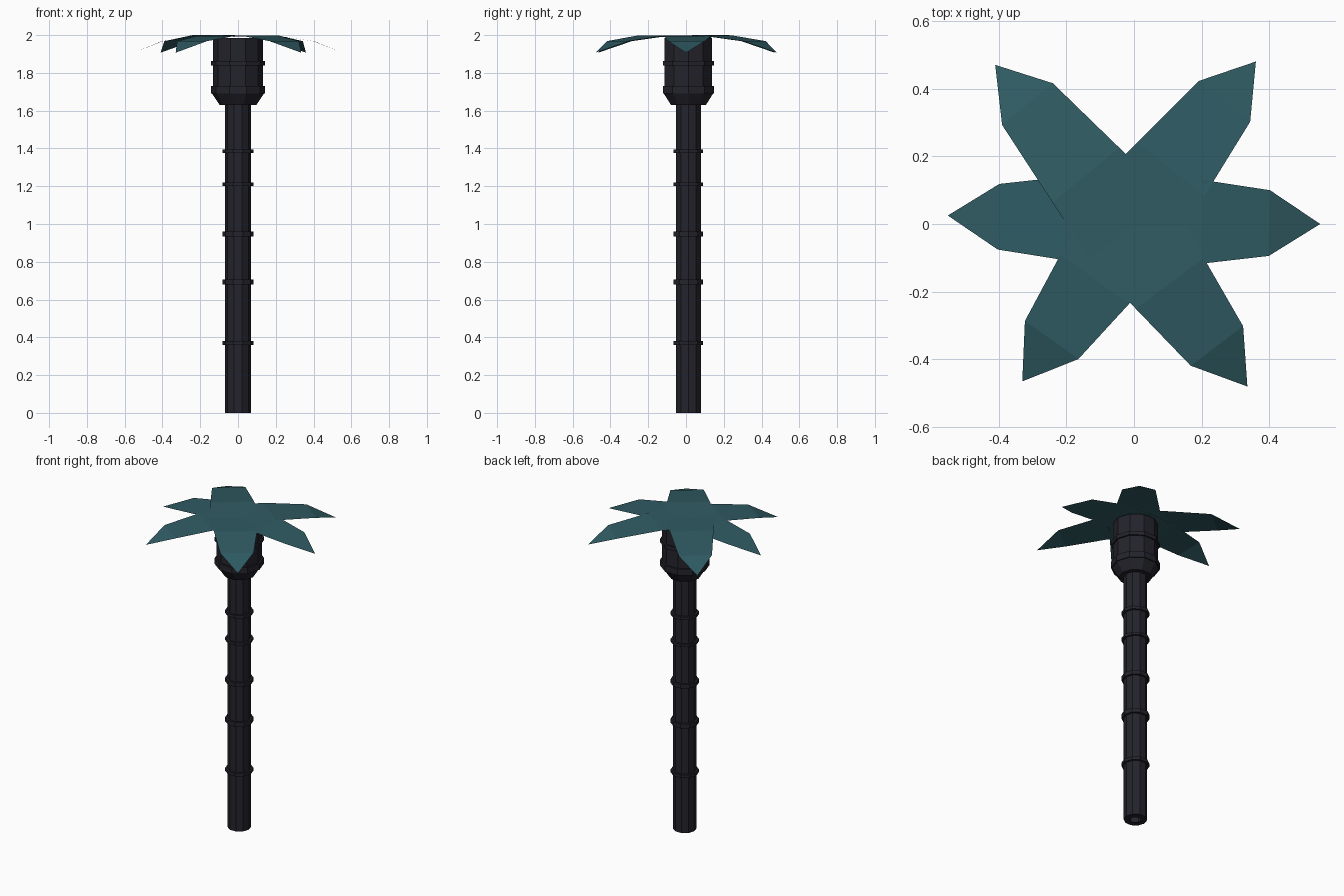
import bpy, bmesh, math
from mathutils import Vector

if "Cube" in bpy.data.objects:
    bpy.data.objects.remove(bpy.data.objects["Cube"])

SIDES = 10
CENTRE_Y = 0.013


def material(name, rgb):
    m = bpy.data.materials.new(name)
    m.diffuse_color = (*rgb, 1)
    m.use_nodes = True
    m.node_tree.nodes["Principled BSDF"].inputs["Base Color"].default_value = m.diffuse_color
    return m


bark = material("dark bark", (0.017, 0.017, 0.025))
teal = material("teal leaf", (0.029, 0.105, 0.125))


def finish(name, bm, mat):
    mesh = bpy.data.meshes.new(name)
    bm.to_mesh(mesh)
    bm.free()
    mesh.materials.append(mat)
    ob = bpy.data.objects.new(name, mesh)
    bpy.context.collection.objects.link(ob)
    return ob


def lathe(name, profile, mat, closed=False):
    """Ten-sided turned part from (radius, z) points."""
    bm = bmesh.new()
    rows = [[bm.verts.new((r * math.cos(2 * math.pi * i / SIDES),
                           CENTRE_Y + r * math.sin(2 * math.pi * i / SIDES), z))
             for i in range(SIDES)] for r, z in profile]
    pairs = list(zip(rows, rows[1:]))
    if closed:
        pairs.append((rows[-1], rows[0]))
    for a, b in pairs:
        for i in range(SIDES):
            j = (i + 1) % SIDES
            bm.faces.new((a[i], a[j], b[j], b[i]))
    return finish(name, bm, mat)


# Hollow trunk, flaring into the open head
lathe("trunk", [(0.03, 0), (0.069, 0), (0.069, 1.63)], bark)
lathe("head", [(0.069, 1.63), (0.097, 1.63), (0.137, 1.69), (0.132, 1.73),
               (0.132, 1.985)], bark)

# Raised bands around trunk and head
bands = [(0.37, 0.01, 0.082, 0.066), (0.693, 0.014, 0.082, 0.066),
         (0.948, 0.013, 0.082, 0.066), (1.21, 0.009, 0.082, 0.066),
         (1.385, 0.01, 0.082, 0.066), (1.71, 0.02, 0.143, 0.13),
         (1.852, 0.012, 0.143, 0.13)]
for n, (z, h, ro, ri) in enumerate(bands):
    lathe(f"band_{n + 1}", [(ri, z - h), (ro, z - h), (ro, z + h), (ri, z + h)],
          bark, closed=True)


def leaf(name, base, tip, lift):
    """Drooping sheet that tapers to a pointed end."""
    base, tip = Vector(base), Vector(tip)
    length = (tip - base).length
    d = (tip - base).normalized()
    side = Vector((-d.y, d.x))
    s = length - 0.15
    bm = bmesh.new()
    rows = []
    for t, w, z in [(0, 0.15, 1.992 + lift), (0.2, 0.15 - 0.053 * 0.2 / s, 1.996 + lift),
                    (s, 0.097, 1.968)]:
        p = base + d * t
        rows.append([bm.verts.new((*(p + side * k), z)) for k in (-w, w)])
    for a, b in zip(rows, rows[1:]):
        bm.faces.new((a[0], b[0], b[1], a[1]))
    end = bm.verts.new((*tip, 1.907))
    bm.faces.new((rows[-1][0], end, rows[-1][1]))
    finish(name, bm, teal)


# Six leaves radiating from the crown
leaves = [((0.005, 0.01), (0.55, 0.0)), ((-0.015, 0.005), (0.36, 0.48)),
          ((-0.015, -0.01), (-0.41, 0.47)), ((-0.005, 0.012), (-0.55, 0.025)),
          ((0.0, 0.0), (-0.33, -0.465)), ((-0.015, -0.015), (0.335, -0.48))]
for n, (b, t) in enumerate(leaves):
    leaf(f"leaf_{n + 1}", b, t, 0.004 * (n in (1, 2, 5)) - 0.001 * (n % 2))
